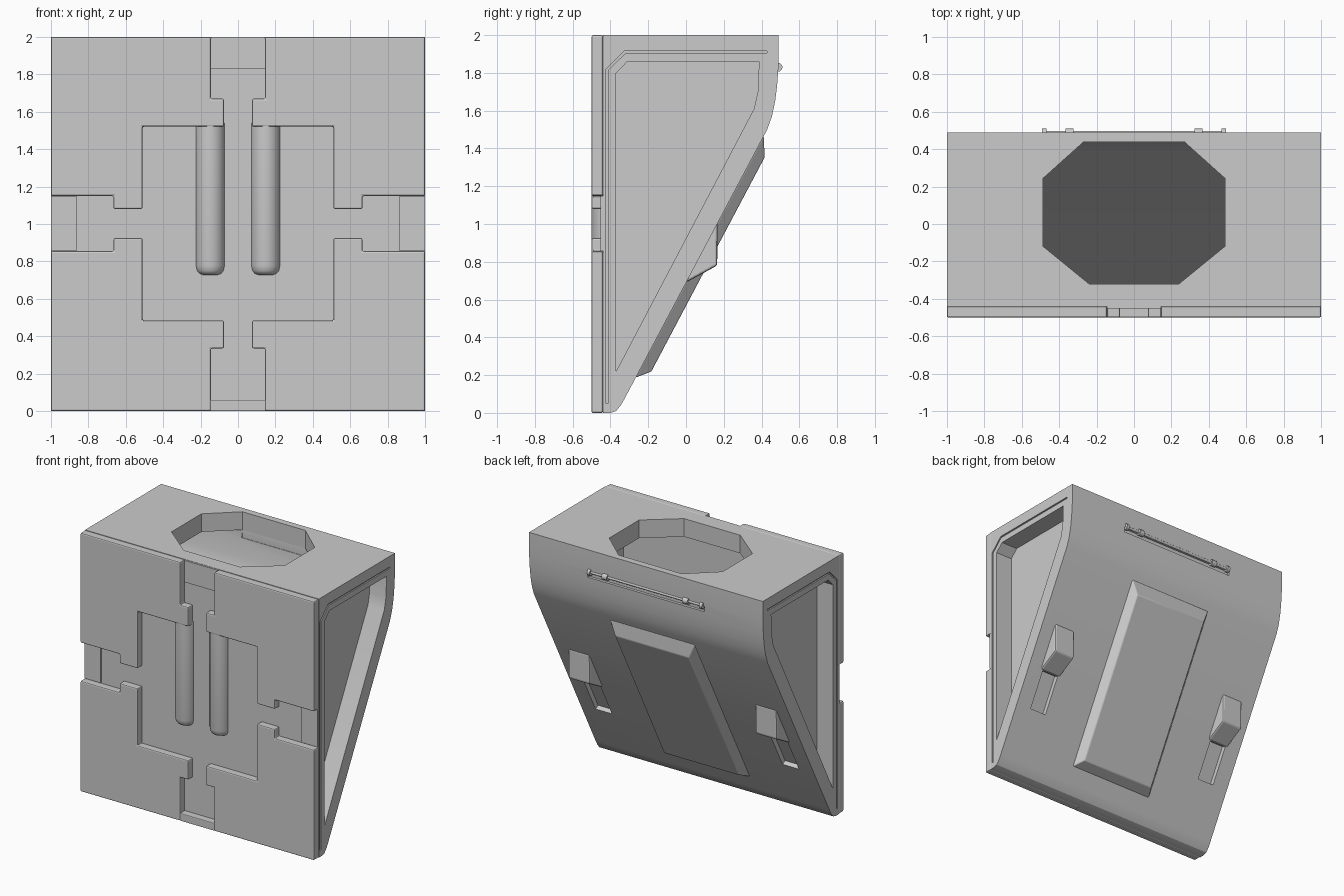
import bpy, bmesh, math
from mathutils import Vector

if "Cube" in bpy.data.objects:
    bpy.data.objects.remove(bpy.data.objects["Cube"])


def make(name, bm, bevel=0.0, segments=2):
    bmesh.ops.recalc_face_normals(bm, faces=bm.faces)
    me = bpy.data.meshes.new(name)
    bm.to_mesh(me)
    bm.free()
    ob = bpy.data.objects.new(name, me)
    bpy.context.collection.objects.link(ob)
    if bevel:
        m = ob.modifiers.new("bevel", 'BEVEL')
        m.width, m.segments, m.limit_method = bevel, segments, 'ANGLE'
    return ob


def prism(name, pts, axis, lo, hi, bevel=0.0):
    """Extrude a 2D outline along an axis; pts use the two other axes in order."""
    def place(p, d):
        return {'x': (d, p[0], p[1]), 'y': (p[0], d, p[1]), 'z': (p[0], p[1], d)}[axis]
    bm = bmesh.new()
    a = [bm.verts.new(place(p, lo)) for p in pts]
    b = [bm.verts.new(place(p, hi)) for p in pts]
    bm.faces.new(a)
    bm.faces.new(b[::-1])
    n = len(pts)
    for i in range(n):
        bm.faces.new((a[i], a[(i + 1) % n], b[(i + 1) % n], b[i]))
    return make(name, bm, bevel)


def rect(x0, x1, y0, y1):
    return [(x0, y0), (x1, y0), (x1, y1), (x0, y1)]


def smooth(ob, angle=30):
    bpy.ops.object.select_all(action='DESELECT')
    ob.select_set(True)
    bpy.context.view_layer.objects.active = ob
    bpy.ops.object.shade_smooth_by_angle(angle=math.radians(angle))


def cut(ob, cutter):
    m = ob.modifiers.new("cut", 'BOOLEAN')
    m.operation, m.solver, m.object = 'DIFFERENCE', 'EXACT', cutter
    bpy.context.view_layer.objects.active = ob
    bpy.ops.object.modifier_apply(modifier=m.name)
    bpy.data.objects.remove(cutter, do_unlink=True)


def rod(name, x0, x1, y, z, r):
    """Thin rod lying along x."""
    pts = [(y + r * math.cos(t * math.pi / 6), z + r * math.sin(t * math.pi / 6)) for t in range(12)]
    smooth(prism(name, pts, 'x', x0, x1), 40)


def slope(y, out=0.0):
    """Point on the sloping back, pushed outward by out."""
    return (y + 0.884 * out, 0.69 + 1.89 * y - 0.467 * out)


# wedge body
body = prism("wedge_body", [
    (-0.44, 0), (-0.40, 0), (-0.37, 0.01), (-0.345, 0.04), (-0.325, 0.075), (0.43, 1.50),
    (0.455, 1.57), (0.472, 1.65), (0.482, 1.73), (0.49, 1.84), (0.49, 2), (-0.44, 2)], 'x', -1, 1)

# hollow inside and octagonal opening
cut(body, prism("cavity", [(-0.38, 1.86), (0.44, 1.86), (0.42, 1.65), (0.39, 1.56), (-0.38, 0.10)],
                'x', -0.80, 0.80))
cut(body, prism("opening", [(-0.24, -0.32), (0.24, -0.32), (0.485, -0.12), (0.485, 0.245),
                            (0.27, 0.438), (-0.27, 0.438), (-0.485, 0.245), (-0.485, -0.12)],
                'z', 1.8, 2.1))

for s in (-1, 1):
    # recessed side panels and seam lines
    cut(body, prism("side_recess", [(-0.37, 1.80), (-0.31, 1.86), (0.387, 1.86), (0.38, 1.70),
                                    (0.36, 1.61), (-0.37, 0.22)], 'x', *sorted((s * 0.86, s * 1.1))))
    cut(body, prism("side_seam", [(0.43, 1.917), (-0.325, 1.917), (-0.424, 1.82), (-0.424, 0.05),
                                  (-0.412, 0.05), (-0.412, 1.815), (-0.32, 1.905), (0.43, 1.905)],
                    'x', *sorted((s * 0.99, s * 1.1))))
    # slots under the back clips
    cut(body, prism("clip_slot", [slope(0.0, -0.035), slope(0.0, 0.05), slope(-0.138, 0.05),
                                  slope(-0.138, -0.035)], 'x', *sorted((s * 0.73, s * 0.87))))
# slot under the back rail
cut(body, prism("rail_slot", rect(0.465, 0.6, 1.785, 1.825), 'x', -0.5, 0.5))
smooth(body)

# front plates around the cross-shaped channel
corner = [(0.145, 2), (1, 2), (1, 1.15), (0.665, 1.15), (0.665, 1.08), (0.51, 1.08),
          (0.51, 1.52), (0.075, 1.52), (0.075, 1.67), (0.145, 1.67)]
for s, side in ((-1, "left"), (1, "right")):
    prism("front_plate_upper_" + side, [(s * x, z) for x, z in corner], 'y', -0.5, -0.44, 0.009)
    prism("front_plate_lower_" + side, [(s * x, 0 if z == 2 else 2.005 - z) for x, z in corner],
          'y', -0.5, -0.44, 0.009)
    prism("arm_pad_" + side, rect(*sorted((s * 0.86, s * 0.998)), 0.858, 1.147), 'y', -0.452, -0.44)
prism("arm_pad_top", rect(-0.143, 0.143, 1.83, 1.998), 'y', -0.452, -0.44)
prism("front_plate_bridge", rect(-0.15, 0.15, 0, 0.06), 'y', -0.499, -0.44, 0.006)

# two round-ended bars in the channel
for s, side in ((-1, "left"), (1, "right")):
    bm = bmesh.new()
    rings, n, r = [], 24, 0.079
    for rr, z in ((0.045, 0.728), (0.062, 0.736), (0.073, 0.75), (r, 0.778), (r, 1.54)):
        rings.append([bm.verts.new((s * 0.148 + rr * math.cos(2 * math.pi * i / n),
                                    -0.42 + rr * math.sin(2 * math.pi * i / n), z)) for i in range(n)])
    for lo, hi in zip(rings, rings[1:]):
        for i in range(n):
            bm.faces.new((lo[i], lo[(i + 1) % n], hi[(i + 1) % n], hi[i]))
    bm.faces.new(rings[0])
    bm.faces.new(rings[-1])
    smooth(make("channel_bar_" + side, bm), 50)

# raised panel on the sloping back
bm = bmesh.new()
for w, y0, y1, out in ((0.36, -0.265, 0.41, -0.01), (0.36, -0.265, 0.41, 0.002), (0.315, -0.235, 0.365, 0.058)):
    for x in (-w, w):
        for y in (y0, y1):
            bm.verts.new(Vector((x, *slope(y, out))))
bmesh.ops.convex_hull(bm, input=bm.verts)
bmesh.ops.dissolve_limit(bm, angle_limit=0.02, verts=bm.verts, edges=bm.edges)
smooth(make("back_panel", bm, 0.012))

# wedge clips
for s, side in ((-1, "left"), (1, "right")):
    prism("back_clip_" + side, [slope(0.168), (0.165, 0.78), slope(0.0), slope(0.02, -0.02),
                                slope(0.15, -0.02)], 'x', *sorted((s * 0.71, s * 0.89)), 0.012)

# back rail with knobs
rod("back_rail", -0.49, 0.49, 0.487, 1.83, 0.01)
for s in (-1, 1):
    rod("rail_collar", s * 0.345 - 0.022, s * 0.345 + 0.022, 0.487, 1.83, 0.024)
    rod("rail_end_knob", s * 0.48 - 0.012, s * 0.48 + 0.012, 0.487, 1.83, 0.024)
